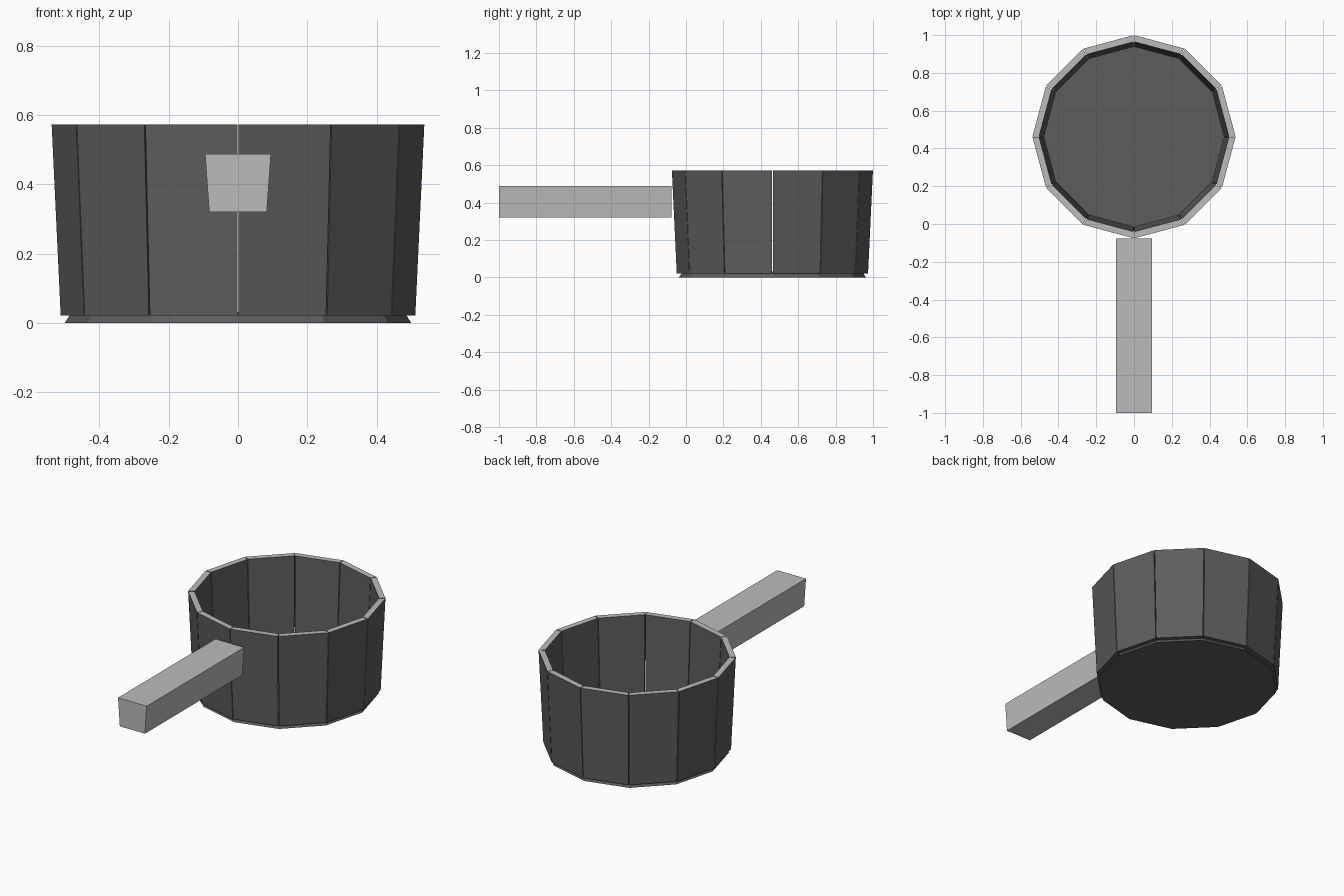
import bpy, bmesh
from math import sin, cos, pi
from mathutils import Vector

if "Cube" in bpy.data.objects:
    bpy.data.objects.remove(bpy.data.objects["Cube"])

SIDES, CY = 12, 0.462


def grey(name, v):
    m = bpy.data.materials.new(name)
    m.diffuse_color = (v, v, v, 1)
    m.use_nodes = True
    m.node_tree.nodes["Principled BSDF"].inputs["Base Color"].default_value = m.diffuse_color
    return m


dark, light = grey("dark_grey", 0.11), grey("light_grey", 0.5)


def loft(bm, a, b):
    """Closed solid between two matching loops; returns the cap on loop b."""
    va, vb = [bm.verts.new(p) for p in a], [bm.verts.new(p) for p in b]
    n = len(a)
    bm.faces.new(va[::-1])
    cap = bm.faces.new(vb)
    for i in range(n):
        j = (i + 1) % n
        bm.faces.new((va[i], va[j], vb[j], vb[i]))
    return cap


def finish(bm, name, mats):
    bmesh.ops.recalc_face_normals(bm, faces=bm.faces[:])
    me = bpy.data.meshes.new(name)
    bm.to_mesh(me)
    bm.free()
    for m in mats:
        me.materials.append(m)
    ob = bpy.data.objects.new(name, me)
    bpy.context.collection.objects.link(ob)
    return ob


def corner(r, i, z):
    a = 2 * pi * i / SIDES
    return Vector((r * cos(a), CY + r * sin(a), z))


# Pot wall: twelve separate leaning staves with hairline gaps and a pale rim
bm = bmesh.new()
for i in range(SIDES):
    def section(r_out, r_in, z):
        pts = []
        gap = (corner(1, i + 1, 0) - corner(1, i, 0)).normalized() * 0.002
        for r, k, s in ((r_in, i, 1), (r_out, i, 1), (r_out, i + 1, -1), (r_in, i + 1, -1)):
            pts.append(corner(r, k, z) + gap * s)
        return pts
    rim = loft(bm, section(0.512, 0.477, 0.022), section(0.538, 0.503, 0.572))
    rim.material_index = 1
finish(bm, "pot_wall", [dark, light])

# Pot base: twelve-sided plate, slightly wider at the ground
bm = bmesh.new()
loft(bm, [corner(0.50, i, 0) for i in range(SIDES)],
     [corner(0.479, i, 0.032) for i in range(SIDES)])
finish(bm, "pot_base", [dark])

# Handle: straight bar with a trapezoid section
section = [(-0.083, 0.32), (0.083, 0.32), (0.095, 0.488), (-0.095, 0.488)]
bm = bmesh.new()
loft(bm, [(x, -1.0, z) for x, z in section], [(x, -0.077, z) for x, z in section])
finish(bm, "handle", [light])
